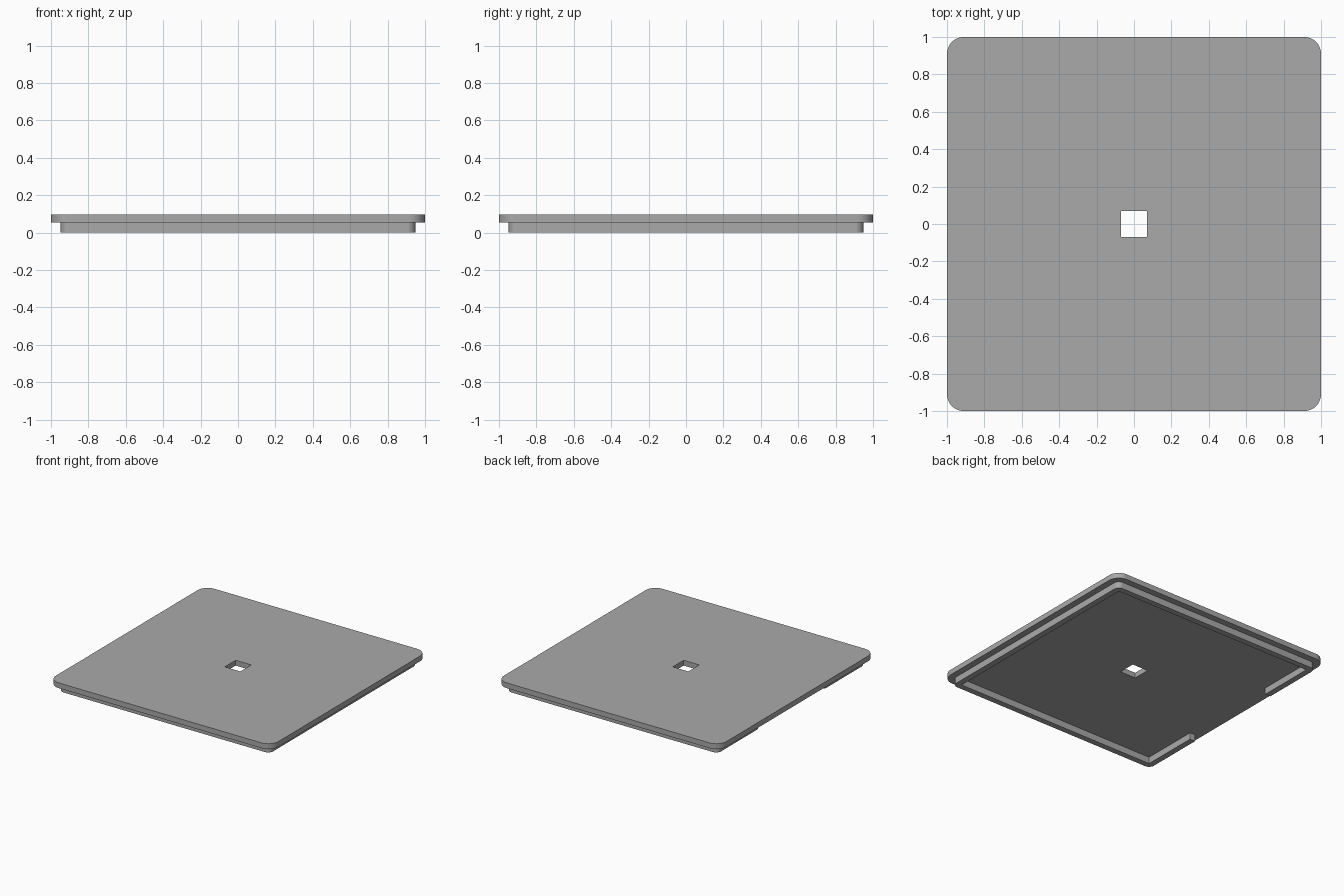
import bpy
import bmesh
from math import radians

if "Cube" in bpy.data.objects:
    bpy.data.objects.remove(bpy.data.objects["Cube"])

PLATE_HALF, PLATE_RADIUS = 1.0, 0.09
RIM_HALF, RIM_RADIUS, RIM_INNER = 0.948, 0.045, 0.9
STEP, TOP = 0.053, 0.096
HOLE_HALF, GAP_HALF = 0.07, 0.43

grey = bpy.data.materials.new("plain_grey")
grey.use_nodes = True
colour = (0.4, 0.4, 0.4, 1)
grey.diffuse_color = colour
grey.node_tree.nodes["Principled BSDF"].inputs["Base Color"].default_value = colour


def slab(name, x0, x1, y0, y1, z0, z1, radius=0):
    """Box with optionally rounded upright corners."""
    bm = bmesh.new()
    bmesh.ops.create_cube(bm, size=1)
    for v in bm.verts:
        v.co.x = x1 if v.co.x > 0 else x0
        v.co.y = y1 if v.co.y > 0 else y0
        v.co.z = z1 if v.co.z > 0 else z0
    if radius:
        upright = [e for e in bm.edges
                   if abs(e.verts[0].co.z - e.verts[1].co.z) > 0.01]
        bmesh.ops.bevel(bm, geom=upright, offset=radius, offset_type='OFFSET',
                        segments=12, profile=0.5, affect='EDGES')
    mesh = bpy.data.meshes.new(name)
    bm.to_mesh(mesh)
    bm.free()
    mesh.materials.append(grey)
    obj = bpy.data.objects.new(name, mesh)
    bpy.context.collection.objects.link(obj)
    return obj


def square(name, half, z0, z1, radius=0):
    return slab(name, -half, half, -half, half, z0, z1, radius)


def finish(obj, cutters):
    """Cut the openings, then smooth only the rounded corners."""
    bpy.ops.object.select_all(action='DESELECT')
    obj.select_set(True)
    bpy.context.view_layer.objects.active = obj
    for cutter in cutters:
        mod = obj.modifiers.new("opening", 'BOOLEAN')
        mod.operation = 'DIFFERENCE'
        mod.solver = 'EXACT'
        mod.object = cutter
        bpy.ops.object.modifier_apply(modifier=mod.name)
        bpy.data.objects.remove(cutter)
    bpy.ops.object.shade_smooth_by_angle(angle=radians(30))


# Top plate with a square hole through the middle
plate = square("lid_plate", PLATE_HALF, STEP, TOP, PLATE_RADIUS)
finish(plate, [square("hole_cutter", HOLE_HALF, -1, 1)])

# Locating rim underneath, open in the middle of one side
rim = square("lid_rim", RIM_HALF, 0, STEP, RIM_RADIUS)
finish(rim, [square("inside_cutter", RIM_INNER, -1, 1),
             slab("gap_cutter", -1.1, -0.8, -GAP_HALF, GAP_HALF, -1, 1)])
